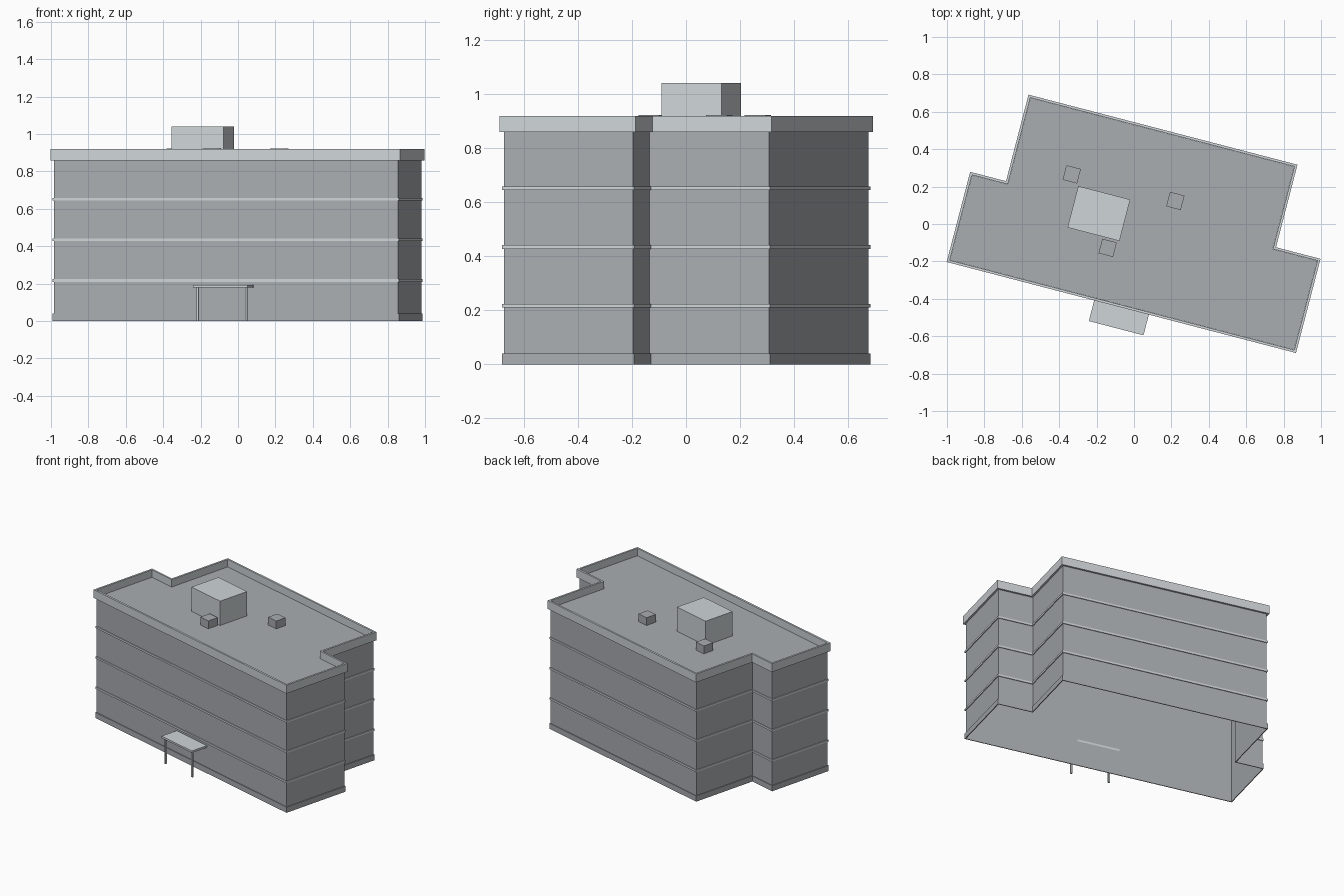
import bpy, bmesh, math
from mathutils import Matrix, Vector

cube = bpy.data.objects.get("Cube")
if cube:
    bpy.data.objects.remove(cube)

# The whole building is turned on its plot
TURN = Matrix.Rotation(math.radians(-14.6), 4, 'Z')


def make_material(name, colour):
    mat = bpy.data.materials.new(name)
    mat.use_nodes = True
    mat.diffuse_color = (*colour, 1)
    mat.node_tree.nodes["Principled BSDF"].inputs["Base Color"].default_value = (*colour, 1)
    return mat


GREY = make_material("wall grey", (0.40, 0.42, 0.44))
LIGHT = make_material("light grey trim", (0.62, 0.66, 0.68))

# Footprint: a wide block with a notch at each back corner, counter-clockwise
FOOTPRINT = [Vector(p) for p in (
    (-0.918, -0.449), (1.012, -0.449), (1.012, 0.071), (0.766, 0.071),
    (0.766, 0.527), (-0.72, 0.527), (-0.72, 0.049), (-0.918, 0.049))]
WALL_INSET = 0.014
ROOF = 0.866


def inset(points, d):
    """Move every wall line inward by d; all corners are square."""
    result = []
    for i, p in enumerate(points):
        a = (p - points[i - 1]).normalized()
        b = (points[(i + 1) % len(points)] - p).normalized()
        result.append(p + d * (Vector((-a.y, a.x)) + Vector((-b.y, b.x))))
    return result


def loop(bm, points, z):
    return [bm.verts.new((p.x, p.y, z)) for p in points]


def bridge(bm, a, b):
    for i in range(len(a)):
        j = (i + 1) % len(a)
        bm.faces.new((a[i], a[j], b[j], b[i]))


def finish(bm, name, mat):
    mesh = bpy.data.meshes.new(name)
    bm.to_mesh(mesh)
    bm.free()
    mesh.materials.append(mat)
    obj = bpy.data.objects.new(name, mesh)
    obj.matrix_world = TURN
    bpy.context.collection.objects.link(obj)


def prism(name, points, z0, z1, mat, base=True):
    bm = bmesh.new()
    low, high = loop(bm, points, z0), loop(bm, points, z1)
    bridge(bm, low, high)
    bm.faces.new(high)
    if base:
        bm.faces.new(low[::-1])
    finish(bm, name, mat)


def trim(name, offset, z0, z1, mat):
    """A square-section strip that runs around the outside of the walls."""
    bm = bmesh.new()
    outer = inset(FOOTPRINT, offset)
    inner = inset(FOOTPRINT, WALL_INSET - 0.0005)
    loops = [loop(bm, outer, z0), loop(bm, outer, z1), loop(bm, inner, z1), loop(bm, inner, z0)]
    for k in range(4):
        bridge(bm, loops[k], loops[(k + 1) % 4])
    finish(bm, name, mat)


def box(name, centre, size, z0, z1, mat, base=True):
    x, y, w, d = *centre, size[0] / 2, size[1] / 2
    corners = [Vector((x + sx * w, y + sy * d))
               for sx, sy in ((-1, -1), (1, -1), (1, 1), (-1, 1))]
    prism(name, corners, z0, z1, mat, base)


# Hollow shell of walls and flat roof, open underneath
prism("walls_and_roof", inset(FOOTPRINT, WALL_INSET), 0, ROOF, GREY, base=False)

# Plinth, bands between the storeys, and parapet
trim("plinth", 0.008, 0, 0.04, GREY)
for i in range(3):
    z = 0.217 * (i + 1)
    trim(f"storey_band_{i + 1}", 0.008, z - 0.007, z + 0.007, LIGHT)
trim("parapet", 0, 0.859, 0.919, LIGHT)

# Rooftop plant room and vents
box("plant_room", (-0.196, 0.007), (0.287, 0.229), ROOF, 1.04, LIGHT, base=False)
for i, centre in enumerate(((-0.389, 0.173), (0.183, 0.175), (-0.104, -0.159))):
    box(f"roof_vent_{i + 1}", centre, (0.08, 0.08), ROOF, 0.922, GREY, base=False)

# Entrance canopy on two posts
box("entrance_canopy", (0.048, -0.499), (0.302, 0.128), 0.18, 0.194, LIGHT)
for side, x in (("right", -0.08), ("left", 0.188)):
    box(f"{side}_canopy_post", (x, -0.549), (0.011, 0.011), 0, 0.181, LIGHT)
